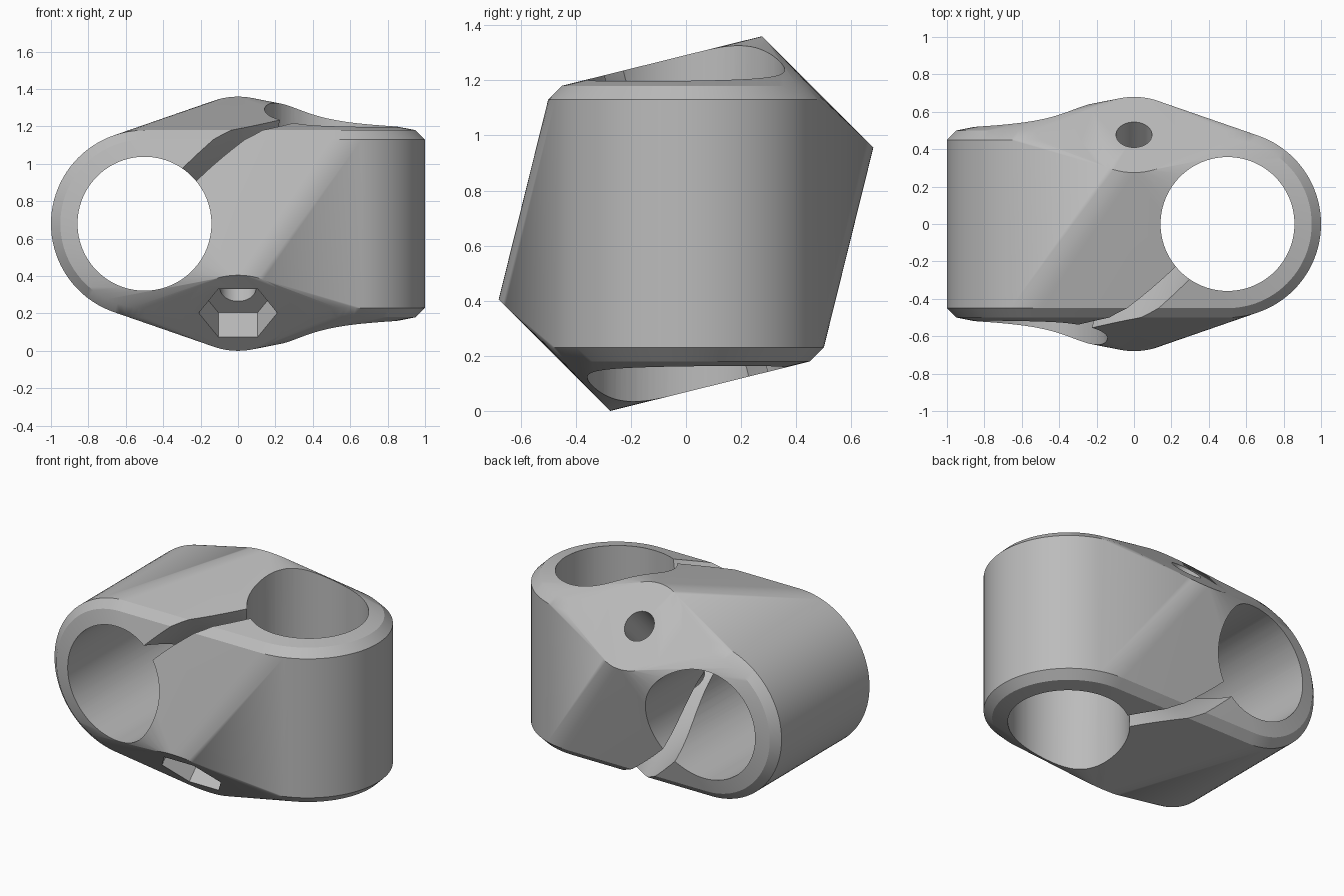
import bpy, bmesh, math
from mathutils import Vector, Matrix

if "Cube" in bpy.data.objects:
    bpy.data.objects.remove(bpy.data.objects["Cube"])

MID = Vector((0, 0, 0.68))
TUBE_A = MID + Vector((-0.5, 0, 0))      # front-to-back tube
TUBE_B = MID + Vector((0.5, 0, 0))       # upright tube
Y, Z = Vector((0, 1, 0)), Vector((0, 0, 1))
BOLT = (Y + Z).normalized()              # clamp bolt direction

steel = bpy.data.materials.new("grey steel")
steel.use_nodes = True
grey = (0.5, 0.5, 0.5, 1)
steel.diffuse_color = grey
steel.node_tree.nodes["Principled BSDF"].inputs["Base Color"].default_value = grey


def ring(centre, axis, radius, sides):
    turn = axis.to_track_quat('Z', 'Y')
    steps = [math.tau * i / sides for i in range(sides)]
    return [centre + turn @ Vector((radius * math.cos(a), radius * math.sin(a), 0))
            for a in steps]


def add_object(name, bm):
    bmesh.ops.recalc_face_normals(bm, faces=bm.faces)
    mesh = bpy.data.meshes.new(name)
    bm.to_mesh(mesh)
    bm.free()
    ob = bpy.data.objects.new(name, mesh)
    bpy.context.collection.objects.link(ob)
    mesh.materials.append(steel)
    return ob


def hull(name, points):
    bm = bmesh.new()
    for p in points:
        bm.verts.new(p)
    result = bmesh.ops.convex_hull(bm, input=bm.verts)
    spare = {v for v in result["geom_interior"] + result["geom_unused"]
             if isinstance(v, bmesh.types.BMVert)}
    bmesh.ops.delete(bm, geom=list(spare), context='VERTS')
    bmesh.ops.dissolve_limit(bm, angle_limit=0.002, verts=bm.verts, edges=bm.edges)
    return add_object(name, bm)


def rod(name, centre, axis, radius, start, end, sides=96):
    return hull(name, ring(centre + axis * start, axis, radius, sides)
                + ring(centre + axis * end, axis, radius, sides))


# Body: hull around two chamfered tube sleeves and the bolt boss
points = []
for side in (-1, 1):
    for centre, axis in ((TUBE_A, Y), (TUBE_B, Z)):
        points += ring(centre + axis * side * 0.45, axis, 0.5, 96)
        points += ring(centre + axis * side * 0.5, axis, 0.45, 96)
    points += ring(MID + BOLT * side * 0.675, BOLT, 0.286, 64)
body = hull("clamp_body", points)

# Tube bores, bolt hole and hexagonal nut pocket
cutters = [
    rod("front_bore_cutter", TUBE_A, Y, 0.358, -1, 1),
    rod("upright_bore_cutter", TUBE_B, Z, 0.358, -1, 1),
    rod("bolt_hole_cutter", MID, BOLT, 0.096, -1, 1, 48),
    rod("nut_pocket_cutter", MID, BOLT, 0.21, -0.9, -0.49, 6),
]

# Twisted clamping slit, turning from one tube axis to the other
bm = bmesh.new()
rows, cols = 40, 24
grid = []
for i in range(rows + 1):
    s = i / rows
    edge = Vector((s - 0.5, -min(1, 2 - 2 * s), min(1, 2 * s)))
    ray = Vector((0, edge.y, edge.z)).normalized()
    grid.append([bm.verts.new(MID + Vector((edge.x, 0, 0)) + ray * (2 * j / cols - 1))
                 for j in range(cols + 1)])
for a, b in zip(grid, grid[1:]):
    for j in range(cols):
        bm.faces.new((a[j], a[j + 1], b[j + 1], b[j]))
slit = add_object("slit_cutter", bm)
solid = slit.modifiers.new("Thickness", 'SOLIDIFY')
solid.thickness, solid.offset = 0.1, 0
cutters.append(slit)

for cutter in cutters:
    cutter.hide_render = True
    cutter.hide_viewport = False
    cut = body.modifiers.new(cutter.name, 'BOOLEAN')
    cut.operation, cut.solver, cut.object = 'DIFFERENCE', 'EXACT', cutter

# Bake the cuts and remove the helpers
bpy.context.view_layer.update()
depsgraph = bpy.context.evaluated_depsgraph_get()
baked = bpy.data.meshes.new_from_object(body.evaluated_get(depsgraph))
body.modifiers.clear()
body.data = baked
baked.materials.clear()
baked.materials.append(steel)
for cutter in cutters:
    bpy.data.objects.remove(cutter)

bpy.ops.object.select_all(action='DESELECT')
body.select_set(True)
bpy.context.view_layer.objects.active = body
bpy.ops.object.shade_smooth_by_angle(angle=math.radians(25))
